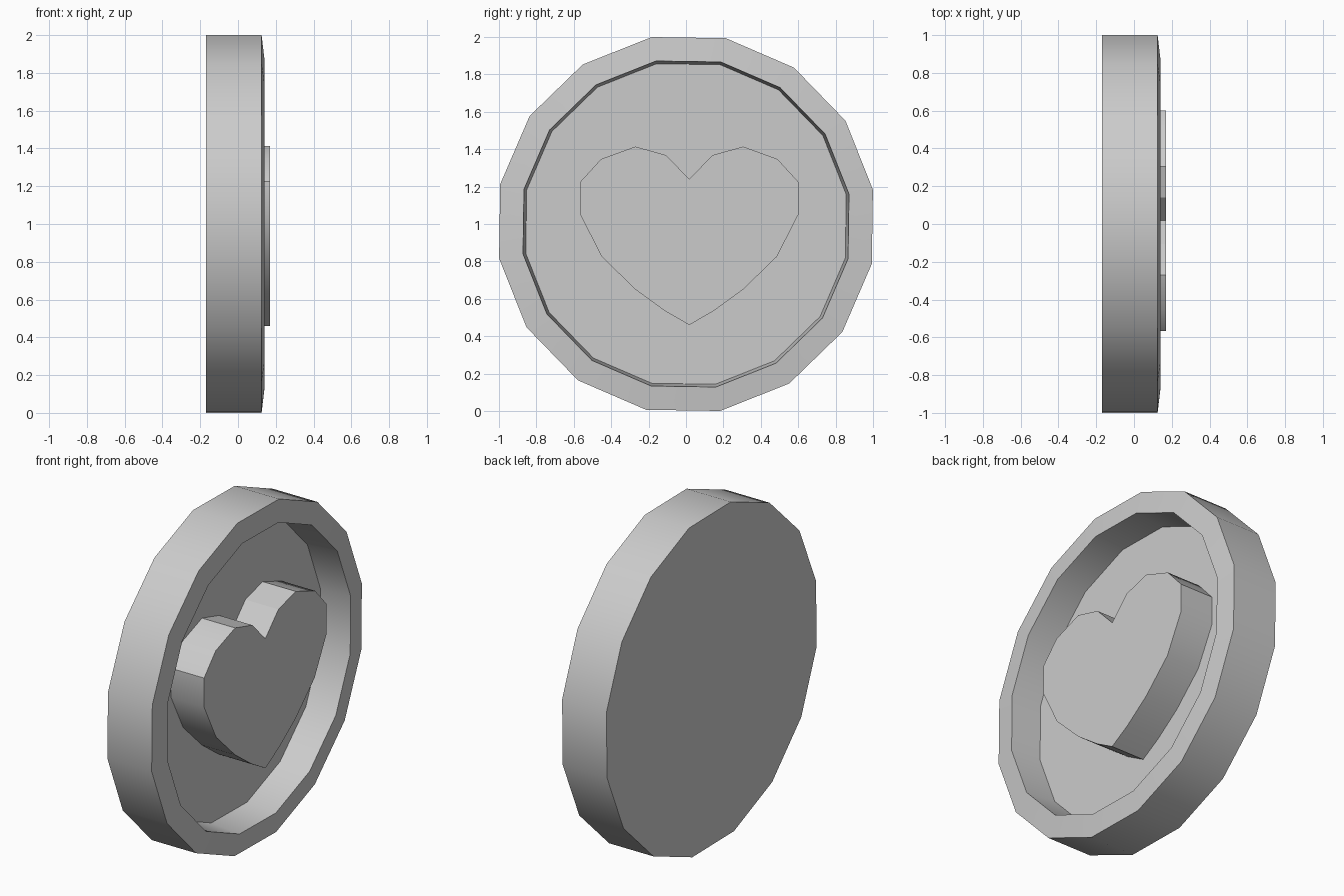
import bpy, bmesh
from math import cos, sin, radians, pi

if "Cube" in bpy.data.objects:
    bpy.data.objects.remove(bpy.data.objects["Cube"])

FLOOR_X = -0.05


def loft(name, loops, cap_start=True):
    """Join equal-length closed loops with quads and cap the ends."""
    bm = bmesh.new()
    rings = [[bm.verts.new(p) for p in loop] for loop in loops]
    for a, b in zip(rings, rings[1:]):
        n = len(a)
        for i in range(n):
            j = (i + 1) % n
            bm.faces.new((a[i], a[j], b[j], b[i]))
    if cap_start:
        bm.faces.new(rings[0][::-1])
    bm.faces.new(rings[-1])
    bmesh.ops.recalc_face_normals(bm, faces=bm.faces)
    mesh = bpy.data.meshes.new(name)
    bm.to_mesh(mesh)
    bm.free()
    obj = bpy.data.objects.new(name, mesh)
    bpy.context.collection.objects.link(obj)
    bpy.ops.object.select_all(action='DESELECT')
    obj.select_set(True)
    bpy.context.view_layer.objects.active = obj
    bpy.ops.object.shade_smooth_by_angle(angle=radians(30))
    return obj


def ring(x, r, sides=16, start=radians(10.4)):
    angles = [start + 2 * pi * i / sides for i in range(sides)]
    return [(x, r * cos(a), 1 + r * sin(a)) for a in angles]


# Coin disc: back face, outer wall, sloped rim, recess wall, recess floor
loft("coin_disc", [ring(-0.17, 1.016), ring(0.125, 1.016),
                   ring(0.14, 0.886), ring(FLOOR_X, 0.871)])

# Raised heart: half outline from bottom tip to top notch, mirrored
tip, notch, centre = (0, 0.46), (0, 1.24), 0.0175
half = [(0.13, 0.535), (0.288, 0.65), (0.468, 0.825), (0.583, 1.05),
        (0.583, 1.225), (0.472, 1.347), (0.288, 1.414), (0.124, 1.368)]
outline = [tip] + half + [notch] + [(-y, z) for y, z in reversed(half)]
loft("raised_heart", [[(x, y + centre, z) for y, z in outline]
                      for x in (FLOOR_X, 0.17)], cap_start=False)
